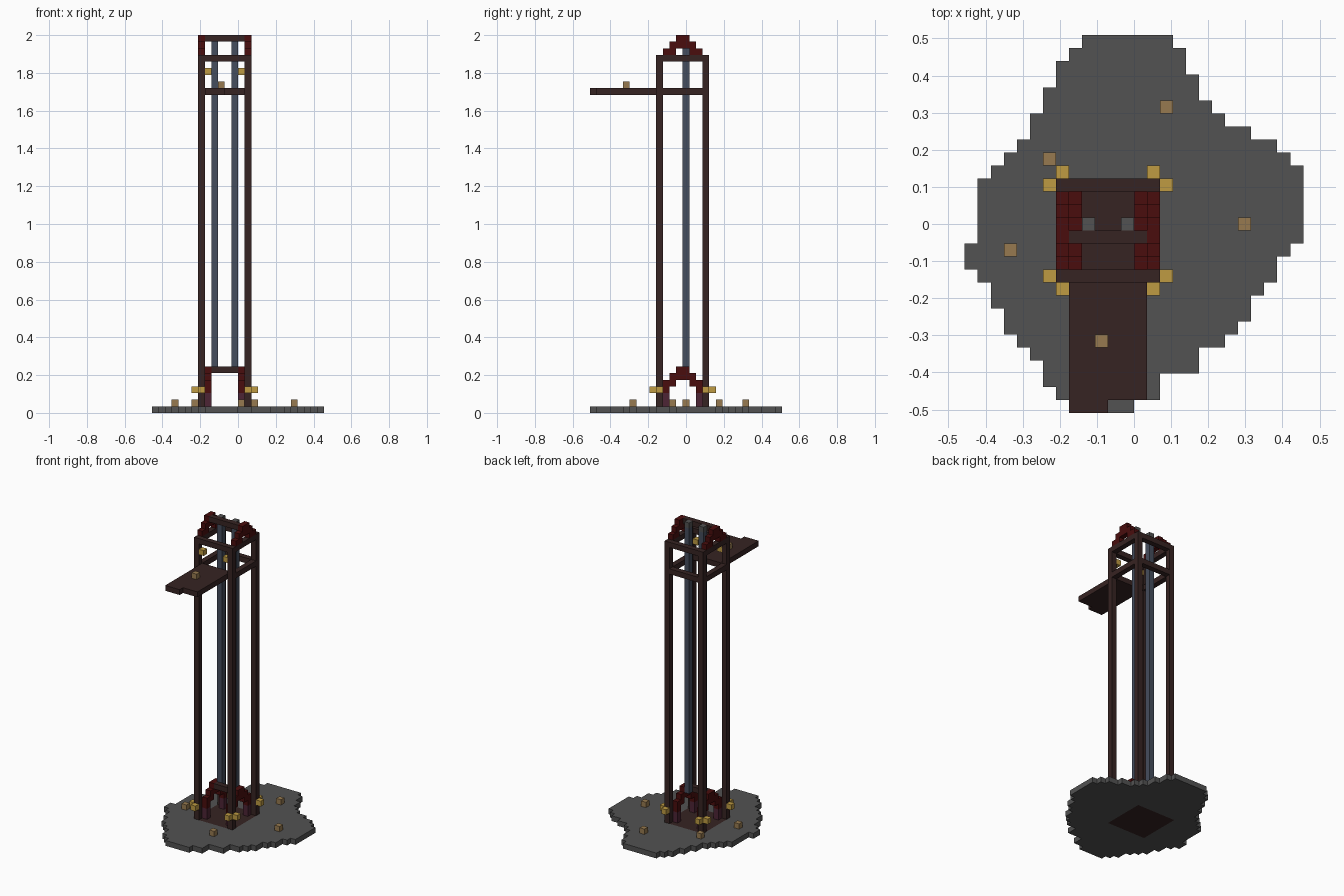
import bpy
import bmesh

U = 2 / 57                      # edge of one block
ORIGIN = (-13 * U, -14.5 * U, 0)

cube = bpy.data.objects.get("Cube")
if cube:
    bpy.data.objects.remove(cube, do_unlink=True)


def material(name, color):
    m = bpy.data.materials.new(name)
    m.use_nodes = True
    m.diffuse_color = (*color, 1)
    bsdf = m.node_tree.nodes["Principled BSDF"]
    bsdf.inputs["Base Color"].default_value = (*color, 1)
    bsdf.inputs["Roughness"].default_value = 0.9
    return m


stone = material("grey stone", (0.085, 0.085, 0.085))
wood = material("dark wood", (0.037, 0.017, 0.016))
red = material("deep red", (0.068, 0.004, 0.004))
gold = material("gold", (0.52, 0.33, 0.055))
tan = material("tan", (0.31, 0.195, 0.08))
iron = material("blue iron", (0.06, 0.075, 0.11))
plum = material("plum", (0.075, 0.018, 0.035))

SIDES = {
    (1, 0, 0): ((1, 0, 0), (1, 1, 0), (1, 1, 1), (1, 0, 1)),
    (-1, 0, 0): ((0, 0, 0), (0, 0, 1), (0, 1, 1), (0, 1, 0)),
    (0, 1, 0): ((0, 1, 0), (0, 1, 1), (1, 1, 1), (1, 1, 0)),
    (0, -1, 0): ((0, 0, 0), (1, 0, 0), (1, 0, 1), (0, 0, 1)),
    (0, 0, 1): ((0, 0, 1), (1, 0, 1), (1, 1, 1), (0, 1, 1)),
    (0, 0, -1): ((0, 0, 0), (0, 1, 0), (1, 1, 0), (1, 0, 0)),
}


def box(xs, ys, zs):
    """Cells of a block; each range is a single index or inclusive (first, last)."""
    r = [range(v, v + 1) if isinstance(v, int) else range(v[0], v[1] + 1) for v in (xs, ys, zs)]
    return {(x, y, z) for x in r[0] for y in r[1] for z in r[2]}


def build(name, cells, mat):
    """Mesh with only the outer faces of a set of cells."""
    bm = bmesh.new()
    verts = {}

    def vert(p):
        if p not in verts:
            verts[p] = bm.verts.new([o + c * U for o, c in zip(ORIGIN, p)])
        return verts[p]

    for c in cells:
        for step, corners in SIDES.items():
            if tuple(a + b for a, b in zip(c, step)) not in cells:
                bm.faces.new([vert(tuple(a + b for a, b in zip(c, k))) for k in corners])
    mesh = bpy.data.meshes.new(name)
    bm.to_mesh(mesh)
    bm.free()
    mesh.materials.append(mat)
    obj = bpy.data.objects.new(name, mesh)
    bpy.context.collection.objects.link(obj)


# Ground slab, row by row from back to front, around a wooden floor
left = [9, 8, 7, 7, 6, 6, 5, 5, 4, 3, 2, 1, 1, 1, 1, 1, 0, 0, 1, 2, 2, 3, 3, 4, 5, 6, 6, 7, 8]
right = [16, 17, 17, 18, 18, 19, 20, 22, 24, 25, 26, 26, 26, 26, 26, 26,
         25, 24, 24, 23, 22, 22, 21, 20, 18, 18, 15, 15, 13]
floor = box((7, 14), (10, 17), 0)
ground = set()
for row, (a, b) in enumerate(zip(left, right)):
    ground |= box((a, b - 1), 28 - row, 0)
build("ground_slab", ground - floor, stone)
build("tower_floor", floor, wood)

# Tower posts and the two square ring beams
frame = set()
for x in (7, 14):
    for y in (10, 17):
        frame |= box(x, y, (1, 53))
for z in (48, 53):
    frame |= box((7, 14), (10, 17), z) - box((8, 13), (11, 16), z)
build("tower_frame", frame, wood)

# Jutting platform with a notched end
build("platform", box((8, 13), (1, 9), 48) | box((8, 10), 0, 48), wood)


# Stepped gable arches at the roof and at the foot
def arch(x, z):
    return (box(x, (11, 12), z) | box(x, (15, 16), z)
            | box(x, (12, 15), z + 1) | box(x, (13, 14), z + 2))


for side, x in (("right", 7), ("left", 14)):
    build(side + "_roof_arch", arch(x, 54), red)
for side, x in (("right", 8), ("left", 13)):
    legs = box(x, 11, 3) | box(x, 16, 3)
    build(side + "_foot_arch", arch(x, 4) | legs, red)
    build(side + "_arch_feet", box(x, 11, (1, 2)) | box(x, 16, (1, 2)), plum)

# Cross bars joining the arches
build("roof_bar", box((8, 13), 13, 56), wood)
build("foot_bar", box((9, 12), 13, 6), wood)

# Hanging iron columns with stone caps
for side, x in (("right", 9), ("left", 12)):
    build(side + "_column", box(x, 14, (6, 55)), iron)
    build(side + "_column_cap", box(x, 14, 56), stone)

# Gold lamps around the post feet and inside the upper front posts
lamps = box(8, 10, 51) | box(13, 10, 51)
for x, outer_x in ((7, 6), (14, 15)):
    for y, outer_y in ((10, 9), (17, 18)):
        lamps |= box(outer_x, y, 3) | box(x, outer_y, 3)
build("gold_lamps", lamps, gold)

# Small tan blocks on the ground and platform
small = box(10, 5, 49)
for x, y in ((15, 23), (6, 19), (21, 14), (3, 12), (13, 6)):
    small |= box(x, y, 1)
build("tan_blocks", small, tan)
